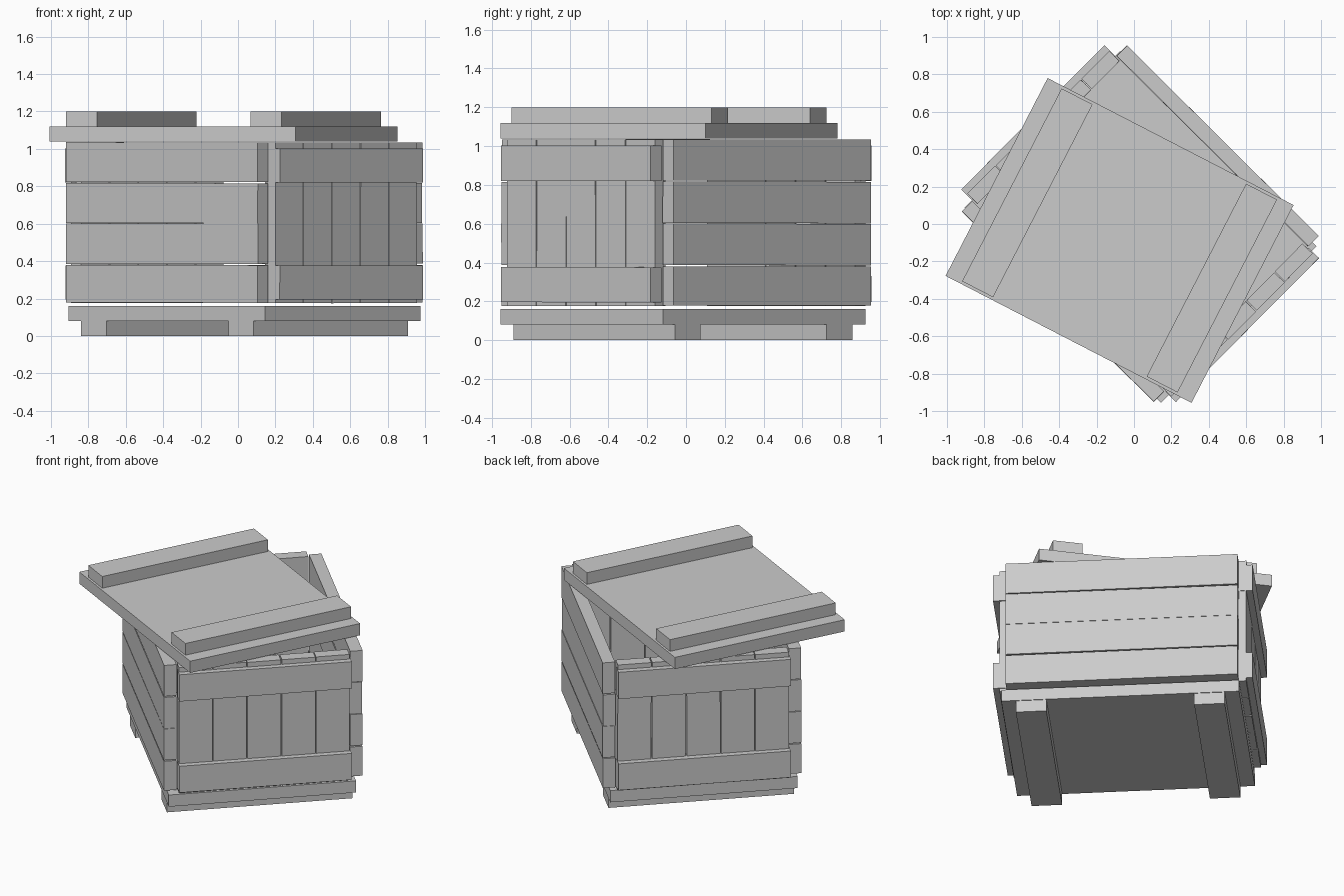
import bpy, random
from math import radians
from mathutils import Matrix

if "Cube" in bpy.data.objects:
    bpy.data.objects.remove(bpy.data.objects["Cube"])

random.seed(4)

# Local frames: x = short side, y = long side
BASE = Matrix.Translation((0.035, -0.015, 0)) @ Matrix.Rotation(radians(45.2), 4, 'Z')
WALLS = BASE @ Matrix.Translation((0.010, 0.013, 0))
LID = Matrix.Translation((-0.077, -0.088, 0)) @ Matrix.Rotation(radians(62.7), 4, 'Z')


def board(name, frame, centre, size, jitter=0.0):
    """Box in a rotated frame, optionally nudged and tilted a little."""
    bpy.ops.mesh.primitive_cube_add(size=1)
    ob = bpy.context.object
    ob.name = name
    j = lambda: random.uniform(-jitter, jitter)
    tilt = Matrix.Rotation(j(), 4, 'X') @ Matrix.Rotation(j(), 4, 'Y')
    pos = Matrix.Translation([c + j() for c in centre[:2]] + [centre[2]])
    ob.data.transform(Matrix.Diagonal((*size, 1)))
    ob.matrix_world = frame @ pos @ tilt
    return ob


# Floor panel and lid panel, each with two cross rails
board("floor_panel", BASE, (0, 0, 0.12), (1.18, 1.48, 0.08))
board("lid_panel", LID, (0, 0, 1.08), (1.19, 1.48, 0.08))
for side, s in (("front", -1), ("back", 1)):
    board(f"{side}_foot", BASE, (0, s * 0.555, 0.04), (1.17, 0.19, 0.08))
    board(f"{side}_lid_rail", LID, (0, s * 0.555, 1.16), (1.16, 0.186, 0.08))

# Long walls: four stacked horizontal planks
ROWS = [(0.178, 0.379), (0.386, 0.600), (0.603, 0.817), (0.823, 1.035)]
for side, s in (("left", -1), ("right", 1)):
    for i, (lo, hi) in enumerate(ROWS):
        board(f"{side}_plank_{i + 1}", WALLS, (s * 0.586, 0, (lo + hi) / 2),
              (0.078, 1.444, hi - lo), 0.002)

# End walls: five upright planks held by two battens
for side, s in (("front", -1), ("back", 1)):
    for i in range(5):
        board(f"{side}_upright_{i + 1}", WALLS, ((i - 2) * 0.2165, s * 0.73, 0.605),
              (0.211, 0.077, 0.86), 0.002)
    for level, lo, hi in (("lower", 0.195, 0.376), ("upper", 0.820, 1.003)):
        board(f"{side}_{level}_batten", WALLS, (0, s * 0.7695, (lo + hi) / 2),
              (1.086, 0.077, hi - lo), 0.001)
